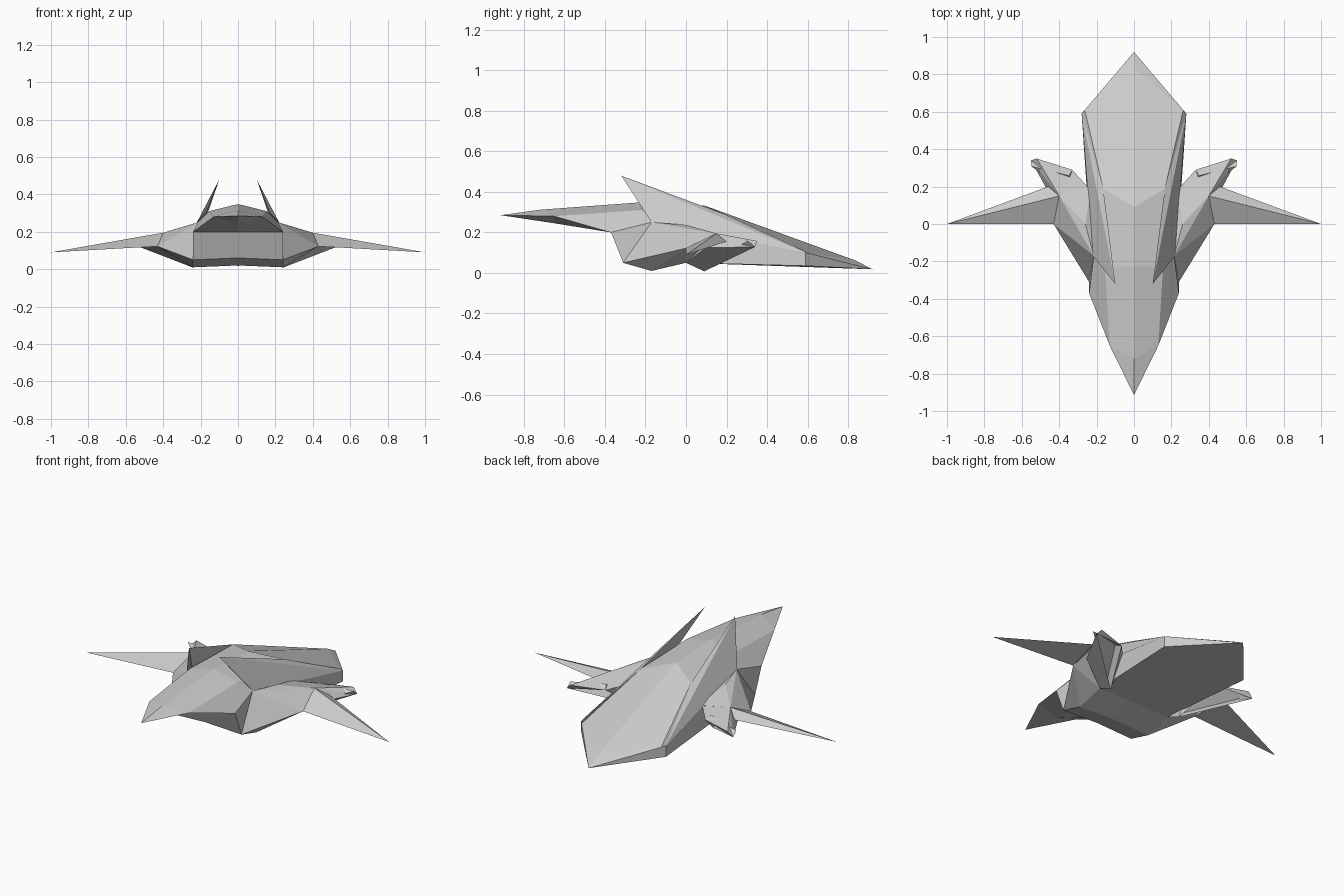
import bpy, bmesh, math
from mathutils import Vector

if "Cube" in bpy.data.objects:
    bpy.data.objects.remove(bpy.data.objects["Cube"])


def finish(name, bm):
    """Make a flat-shaded object from the right half, mirrored across x = 0."""
    bmesh.ops.recalc_face_normals(bm, faces=bm.faces)
    me = bpy.data.meshes.new(name)
    bm.to_mesh(me)
    bm.free()
    ob = bpy.data.objects.new(name, me)
    bpy.context.collection.objects.link(ob)
    mir = ob.modifiers.new("Mirror", 'MIRROR')
    mir.use_clip = True
    return ob


def hull(points, merge=3):
    """Faceted solid wrapped around a few corner points."""
    bm = bmesh.new()
    for p in points:
        bm.verts.new(p)
    res = bmesh.ops.convex_hull(bm, input=bm.verts)
    loose = [v for v in bm.verts if not v.link_faces]
    bmesh.ops.delete(bm, geom=loose, context='VERTS')
    bmesh.ops.dissolve_limit(bm, angle_limit=math.radians(merge),
                             verts=bm.verts, edges=bm.edges)
    return bm


# Shared corner points of the right half
P = dict(
    n=(0, -.915, .285), m=(0, -.72, .312), b=(0, -.65, .245), s=(.13, -.65, .28),
    t=(0, -.23, .348), u=(.155, -.23, .31), c=(.24, -.37, .2), C=(0, -.37, .2),
    r=(0, .09, .333), v=(.165, .19, .29), a=(.215, -.17, .25),
    d=(.24, -.31, .05), D=(0, -.31, .06), e=(.24, -.17, .01), E=(0, -.17, .02),
    f=(.24, 0, .05), F=(0, 0, .05), k=(.28, .59, .1), K=(.28, .59, .035),
    g=(0, .84, .06), w=(.262, .605, .098), p=(0, .92, .018),
    h=(.4, .15, .195), l=(.43, 0, .122), j=(.46, .2, .155))

# Fuselage: nose wedge, belly, flanks, sloping rear deck and tail rim
panels = ("nsm msut nbs bCcs scau CDdc cda DEed EFfe FpKf fKka adef "
          "tuvr rvwg uav vakw gwkp kKp").split()
bm = bmesh.new()
V = {ch: bm.verts.new(P[ch]) for ch in set("".join(panels))}
for face in panels:
    bm.faces.new([V[ch] for ch in face])
finish("fuselage", bm)

# Tall raked fins along the deck edges
finish("tail_fin", hull([(.1, -.32, .48), (.22, -.17, .25), P['k'], P['v'], (.17, -.19, .3)]))

# Shoulders that carry the wings
finish("wing_shoulder", hull([P[ch] for ch in "ahldef"] + [(.26, 0, .237), (.23, .2, .18)]))

# Thin pointed wings with a ridge
finish("wing", hull([P['l'], P['h'], P['j'], (1, 0, .09)], 0.5))

# Swept exhaust pods under the wings, hollowed at the back
bm = hull([P['f'], P['h'], (.42, .1, .125), (.24, .09, .008), (.24, .19, .18),
           (.33, .29, .155), (.52, .35, .158), (.55, .34, .128)], 12)
bm.normal_update()
aim = Vector((-.3, .8, -.5)).normalized()
back = max(bm.faces, key=lambda q: q.normal.dot(aim) * q.calc_area() ** .5)
push = back.normal * -.04
bmesh.ops.inset_region(bm, faces=[back], thickness=.012)
bmesh.ops.translate(bm, verts=back.verts, vec=push)
finish("exhaust_pod", bm)
